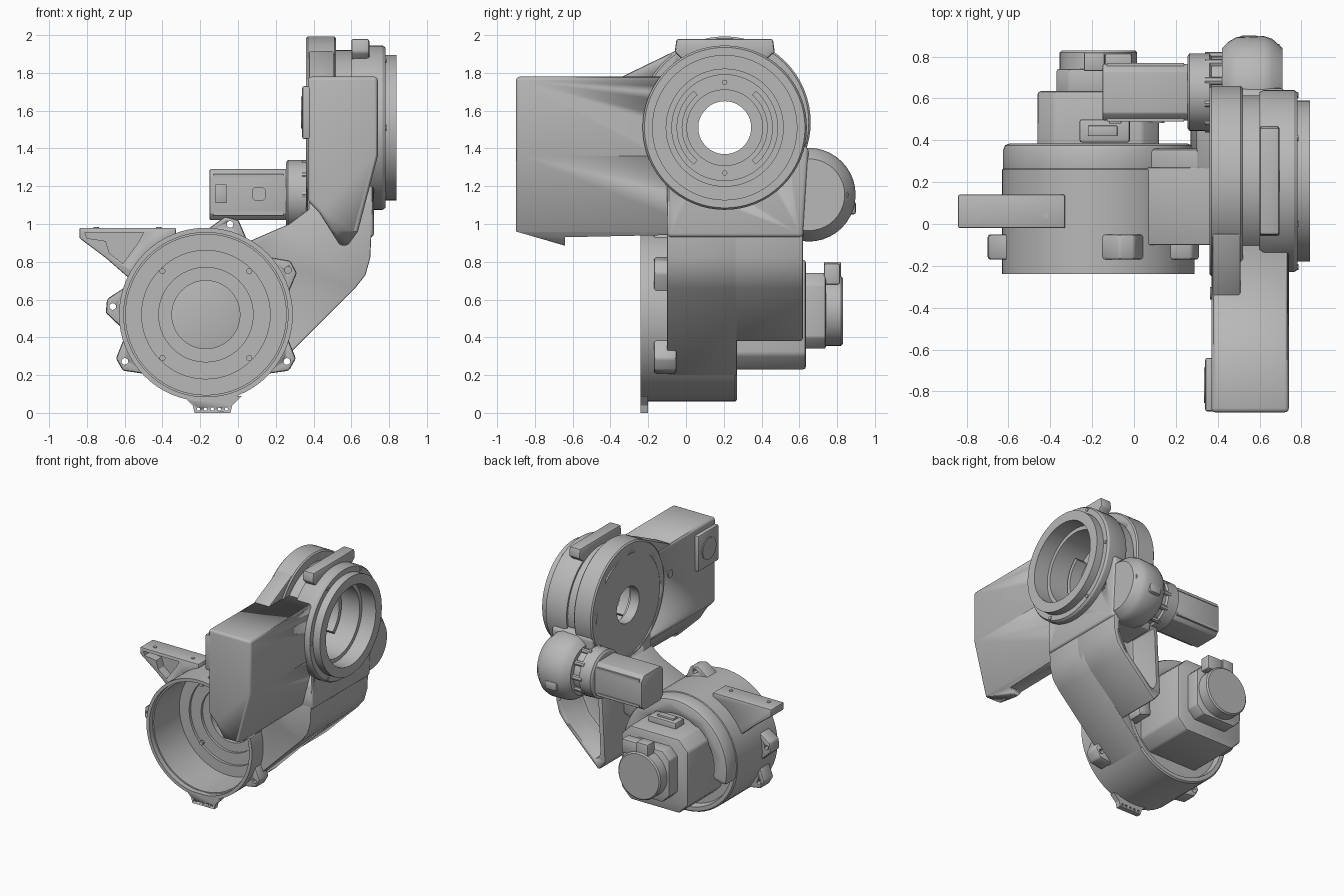
import bpy, bmesh
from math import cos, sin, radians, pi

if "Cube" in bpy.data.objects:
    bpy.data.objects.remove(bpy.data.objects["Cube"])

metal = bpy.data.materials.new("cast grey")
metal.use_nodes = True
GREY = (0.48, 0.48, 0.48, 1)
metal.diffuse_color = GREY
metal.node_tree.nodes["Principled BSDF"].inputs["Base Color"].default_value = GREY


def place(axis, a, b, t):
    return {"x": (t, a, b), "y": (a, t, b), "z": (a, b, t)}[axis]


def finish(name, bm, bevel=0.0, segments=2):
    bmesh.ops.recalc_face_normals(bm, faces=bm.faces)
    mesh = bpy.data.meshes.new(name)
    bm.to_mesh(mesh)
    bm.free()
    ob = bpy.data.objects.new(name, mesh)
    bpy.context.collection.objects.link(ob)
    mesh.materials.append(metal)
    bpy.ops.object.select_all(action="DESELECT")
    bpy.context.view_layer.objects.active = ob
    ob.select_set(True)
    if bevel:
        mod = ob.modifiers.new("bevel", "BEVEL")
        mod.width, mod.segments = bevel, segments
        mod.limit_method, mod.angle_limit = "ANGLE", radians(35)
        bpy.ops.object.modifier_apply(modifier=mod.name)
    bpy.ops.object.shade_smooth_by_angle(angle=radians(30))
    return ob


def prism(name, pts, axis, lo, hi, bevel=0.0, segments=2):
    """Extrude a flat outline along an axis."""
    bm = bmesh.new()
    a, b = [[bm.verts.new(place(axis, p, q, t)) for p, q in pts] for t in (lo, hi)]
    bm.faces.new(a)
    bm.faces.new(b)
    for i in range(len(pts)):
        j = (i + 1) % len(pts)
        bm.faces.new((a[i], a[j], b[j], b[i]))
    return finish(name, bm, bevel, segments)


def turned(name, profile, axis, centre, closed=False, n=64):
    """Revolve (radius, distance) pairs; closed profiles give hollow rings."""
    bm = bmesh.new()
    rings = [[bm.verts.new(place(axis, centre[0] + r * cos(2 * pi * k / n),
                                 centre[1] + r * sin(2 * pi * k / n), t))
              for k in range(n)] for r, t in profile]
    pairs = list(zip(rings, rings[1:]))
    if closed:
        pairs.append((rings[-1], rings[0]))
    else:
        bm.faces.new(rings[0])
        bm.faces.new(rings[-1])
    for p, q in pairs:
        for k in range(n):
            m = (k + 1) % n
            bm.faces.new((p[k], p[m], q[m], q[k]))
    return finish(name, bm)


def polar(c, r, deg):
    return c[0] + r * cos(radians(deg)), c[1] + r * sin(radians(deg))


def arc(c, r, start, end, n=16):
    return [polar(c, r, start + (end - start) * i / n) for i in range(n + 1)]


def rect(a0, a1, b0, b1):
    return [(a0, b0), (a1, b0), (a1, b1), (a0, b1)]


def octagon(c, h, cut):
    k = h - cut
    return [(c[0] + u, c[1] + v) for u, v in
            ((h, -k), (h, k), (k, h), (-k, h), (-h, k), (-h, -k), (-k, -h), (k, -h))]


def carve(cutter, *targets):
    for ob in targets:
        mod = ob.modifiers.new("cut", "BOOLEAN")
        mod.operation, mod.solver, mod.object = "DIFFERENCE", "EXACT", cutter
        bpy.context.view_layer.objects.active = ob
        bpy.ops.object.modifier_apply(modifier=mod.name)
    bpy.data.objects.remove(cutter)


# Lower joint: hollow cup facing forward, with a recess for the motor behind
LOW = (-0.17, 0.52)
turned("lower_housing", [(.435, -.24), (.46, -.24), (.46, .26), (.45, .27), (.42, .27),
                         (.41, .22), (.18, .22), (.18, .16), (.25, .16), (.25, .14),
                         (.34, .14), (.34, .12), (.425, .12), (.425, -.2), (.435, -.2)],
       "y", LOW, True)
prism("rear_shoulder", arc(LOW, .455, -18, 195, 40) + arc(LOW, .33, 195, -18, 40),
      "y", .2, .385, .04)
for i in range(4):
    turned("floor_bolt", [(.016, .13), (.016, .11)], "y", polar(LOW, .325, 45 + 90 * i), n=12)

# Lugs around the lower housing, drilled through
for deg in (75, 28.6, -30, 210, 175):
    lug = prism("housing_lug", [polar(LOW, r, deg + d) for r, d in
                                ((.445, -15), (.53, -4), (.53, 4), (.445, 15))],
                "y", -.17, -.05, .012)
    carve(turned("lug_drill", [(.018, -.3), (.018, 0)], "y", polar(LOW, .495, deg), n=12), lug)
tab = prism("bottom_tab", [(-.29, .09), (-.24, .04), (-.23, 0), (-.04, 0), (-.03, .04), (.02, .09)],
            "y", -.24, -.2)
for i in range(5):
    carve(turned("tab_drill", [(.009, -.3), (.009, 0)], "y", (-.21 + .037 * i, .02), n=10), tab)

# Side bracket with a recessed web
bracket = prism("side_bracket", [(-.84, .98), (-.33, .98)] + arc(LOW, .44, 111, 155, 8)
                + [(-.70, .82), (-.84, .925)], "y", -.02, .14, .008)
pocket = [(-.81, .955), (-.5, .955), (-.53, .90), (-.61, .79), (-.68, .845), (-.7, .91), (-.8, .925)]
carve(prism("pocket_cutter", pocket, "y", -.1, .05), bracket)
for x in (-.75, -.42):
    turned("bracket_bolt", [(.014, .97), (.014, .985)], "z", (x, .04), n=12)

# Lower motor
prism("motor_body", octagon(LOW, .29, .08), "y", .2, .635, .015)
prism("motor_collar", octagon((LOW[0], .54), .2, .06), "y", .62, .74, .01)
turned("motor_cap", [(.185, .73), (.185, .82), (.175, .83)], "y", (LOW[0], .54), n=40)
prism("cap_connector", rect(-.14, -.01, .68, .79), "y", .73, .815, .01)
prism("connector_lid", rect(-.24, -.14, .66, .80), "y", .73, .82, .008)
prism("motor_terminal", rect(-.26, -.02, .78, .855), "y", .39, .5, .01)
prism("terminal_lid", rect(-.22, -.08, .85, .87), "y", .42, .47, .004)

# Arm linking the two joints, open at the rear
edge = [(.62, .66), (.675, .73), (.70, .82), (.715, 1.12)]
prism("arm", [(.155, .195)] + edge + [(.43, 1.12), (.27, 1.0)] + arc(LOW, .445, 60, -45),
      "y", -.1, .27, .015)
prism("arm_shoulder", [(.05, .88), (.27, .995), (.43, 1.115), (.6, 1.1), (.5, .8), (.2, .7)],
      "y", .2, .36, .02)
shell = prism("arm_rear_shell", [(.33, .375)] + edge + [(.43, 1.12), (.30, 1.02), (.27, .45)],
              "y", .2, .62, .015)
carve(prism("arm_pocket_cutter", [(.35, .45), (.58, .67), (.66, .84), (.66, .93), (.33, .97), (.31, .5)],
            "y", .38, .7, .03), shell)

# Upper joint casing and long box with a tapered underside
UP = (.205, 1.51)
casing = prism("upper_casing", [(-.1, 1.5), (-.1, .93), (.62, .93), (.65, 1.4), (.5, 1.5)],
               "x", .366, .72, .02, 3)
box = prism("long_box", [(.37, 1.78), (.74, 1.78), (.74, 1.36), (.635, .96), (.58, .885),
                         (.54, .885), (.43, 1.06), (.37, 1.12)], "y", -.9, .15, .03, 3)
carve(prism("underside_cutter", [(-.95, .8), (-.95, .975), (-.64, .885), (-.64, .93),
                                 (.3, .95), (.3, .8)], "x", .2, .9), box)

# Upper joint discs: an off-centre left disc around a hollow turned core
disc = turned("left_disc", [(.445, .36), (.455, .37), (.455, .51), (.445, .52)], "x", (.205, 1.538))
fairing = prism("disc_fairing", [(-.36, 1.77), (-.05, 1.92), (.1, 1.75), (-.1, 1.6)],
                "x", .375, .51, .01)
carve(turned("core_cutter", [(.395, .2), (.395, 1)], "x", UP), casing, box, disc, fairing)
turned("joint_core", [(.14, .362), (.4, .362), (.41, .5), (.41, .6), (.425, .6), (.435, .62),
                      (.435, .765), (.425, .78), (.385, .78), (.385, .84), (.31, .84),
                      (.31, .72), (.28, .72), (.28, .49), (.2, .49), (.2, .44), (.14, .44)],
       "x", UP, True)
for start in (-50, 130):
    prism("inner_rib", arc(UP, .255, start, start + 100) + arc(UP, .225, start + 100, start),
          "x", .48, .58)
for i in range(6):
    turned("ring_bolt", [(.014, .77), (.014, .786)], "x", polar(UP, .41, 60 * i), n=12)
    turned("bore_bolt", [(.014, .48), (.014, .51)], "x", polar(UP, .24, 60 * i + 30), n=10)
prism("top_pad", [(-.05, 1.98), (.46, 1.98), (.47, 1.91), (.4, 1.85), (.0, 1.85), (-.06, 1.91)],
      "x", .60, .695, .012)

# Fittings on the long box
prism("box_corner_pad", rect(-.895, -.64, 1.45, 1.73), "x", .34, .39, .01)
turned("pad_boss", [(.085, .345), (.085, .334)], "x", (-.77, 1.59), n=32)
turned("side_plug", [(.03, .38), (.03, .364)], "x", (-.33, 1.55), n=20)

# Gearbox bulge and upper motor on its axis
GEAR = (.65, 1.155)
turned("gearbox", [(.19, .42), (.22, .45), (.243, .49), (.248, .62), (.235, .66), (.19, .71)],
       "x", GEAR, n=40)
turned("gearbox_boss", [(.09, .6), (.085, .695), (.06, .7)], "x", (.775, 1.155), n=8)
turned("boss_plug", [(.035, .68), (.035, .71)], "x", (.775, 1.155), n=12)
prism("gearbox_lug", rect(.78, .9, 1.05, 1.12), "x", .5, .6, .015)
AXIS = (.63, 1.155)
turned("motor_flange", [(.17, .255), (.185, .265), (.185, .36), (.17, .37), (.17, .46)], "x", AXIS, n=48)
for i in range(10):
    turned("flange_bolt", [(.02, .34), (.02, .42)], "x", polar(AXIS, .172, 36 * i), n=8)
prism("upper_motor", octagon(AXIS, .135, .035), "x", -.15, .27, .006)
for z in (1.045, 1.245):
    prism("motor_rail", rect(.49, .77, z, z + .02), "x", -.13, .24)
prism("motor_socket", rect(.48, .5, 1.11, 1.21), "x", -.12, -.06, .004)
prism("motor_port", octagon((.11, 1.16), .035, .012), "y", .482, .5)
